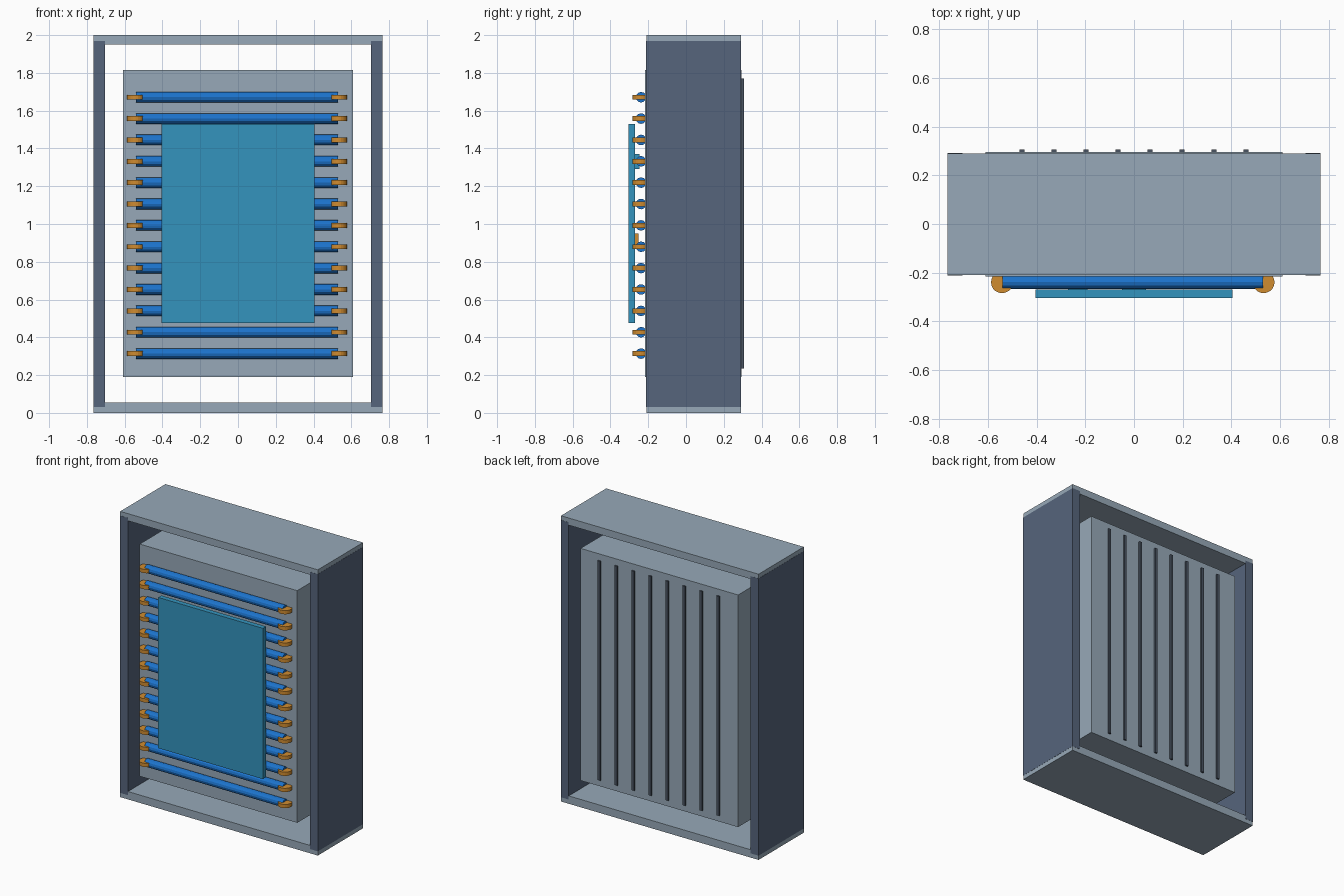
import bpy
from math import pi

cube = bpy.data.objects.get("Cube")
if cube:
    bpy.data.objects.remove(cube, do_unlink=True)


def material(name, rgb):
    linear = [((c / 255 + 0.055) / 1.055) ** 2.4 for c in rgb] + [1]
    mat = bpy.data.materials.new(name)
    mat.use_nodes = True
    mat.diffuse_color = linear
    mat.node_tree.nodes["Principled BSDF"].inputs["Base Color"].default_value = linear
    return mat


LIGHT = material("light steel", (151, 169, 184))
DARK = material("dark steel", (86, 101, 124))
RIB = material("rib grey", (74, 84, 98))
BLUE = material("tube blue", (28, 116, 205))
TEAL = material("panel teal", (52, 148, 190))
COPPER = material("copper", (208, 140, 48))


def box(name, x, y, z, mat):
    """Box spanning the given (low, high) ranges."""
    spans = (x, y, z)
    bpy.ops.mesh.primitive_cube_add(size=1, location=[(a + b) / 2 for a, b in spans])
    obj = bpy.context.object
    obj.name = name
    obj.scale = [b - a for a, b in spans]
    bpy.ops.object.transform_apply(location=False, rotation=False)
    obj.data.materials.append(mat)
    return obj


def cylinder(name, center, radius, length, sides, mat, turn=0):
    bpy.ops.mesh.primitive_cylinder_add(vertices=sides, radius=radius, depth=length,
                                        location=center, rotation=(0, turn, 0))
    obj = bpy.context.object
    obj.name = name
    obj.data.materials.append(mat)
    return obj


# Open cabinet frame
DEPTH = (-0.21, 0.29)
box("frame_bottom", (-0.765, 0.765), DEPTH, (0, 0.055), LIGHT)
box("frame_top", (-0.765, 0.765), DEPTH, (1.95, 2), LIGHT)
SIDE_DEPTH = (-0.211, 0.291)
box("frame_left_side", (0.705, 0.766), SIDE_DEPTH, (0.03, 1.97), DARK)
box("frame_right_side", (-0.766, -0.705), SIDE_DEPTH, (0.03, 1.97), DARK)

# Inner core block
box("core_block", (-0.61, 0.61), (-0.216, 0.295), (0.19, 1.815), LIGHT)

# Vertical ribs on the back
for i in range(8):
    x = (i - 3.5) * 0.1315
    box(f"back_rib_{i + 1}", (x - 0.01, x + 0.01), (0.285, 0.306), (0.235, 1.77), RIB)

# Horizontal tubes with copper end bends
for i in range(13):
    z = 0.314 + i * 0.1131
    cylinder(f"tube_{i + 1}", (-0.005, -0.238, z), 0.028, 1.07, 12, BLUE, pi / 2)
    for side, x in (("left", 0.532), ("right", -0.542)):
        cylinder(f"tube_bend_{side}_{i + 1}", (x, -0.239, z), 0.045, 0.026, 20, COPPER)

# Front cover panel with small mounts hidden behind it
box("front_panel", (-0.405, 0.405), (-0.304, -0.269), (0.475, 1.53), TEAL)
box("panel_mount_right", (-0.27, -0.19), (-0.272, -0.245), (1.29, 1.37), TEAL)
box("panel_mount_middle", (-0.05, 0.05), (-0.272, -0.245), (1.29, 1.37), TEAL)
box("panel_contact", (-0.04, 0.04), (-0.27, -0.252), (0.87, 0.95), COPPER)
